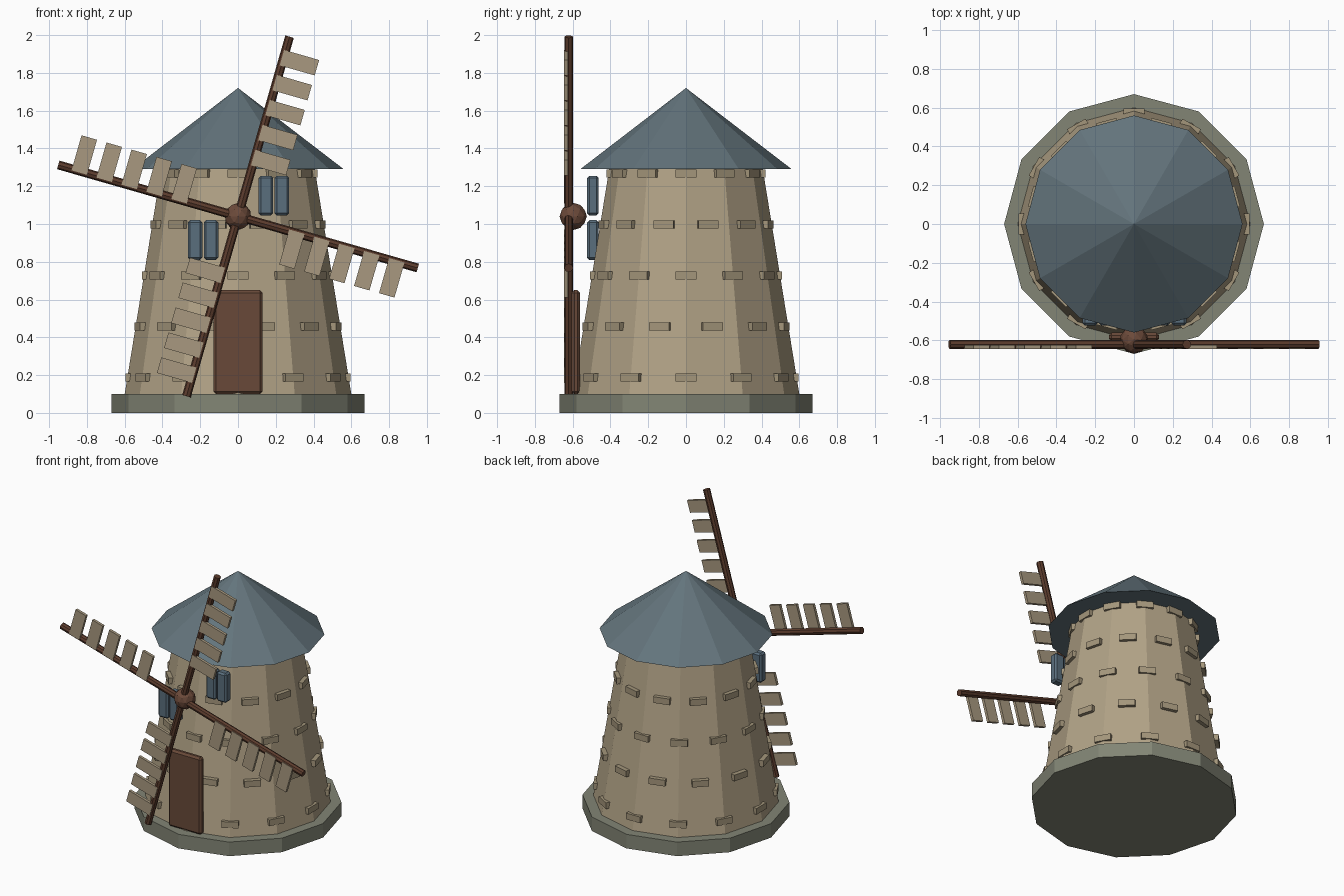
import bpy, bmesh, math
from mathutils import Matrix, Vector

cube = bpy.data.objects.get("Cube")
if cube:
    bpy.data.objects.remove(cube, do_unlink=True)


def material(name, rgb):
    linear = [((c / 255 + 0.055) / 1.055) ** 2.4 for c in rgb] + [1.0]
    m = bpy.data.materials.new(name)
    m.use_nodes = True
    m.diffuse_color = linear
    bsdf = next(n for n in m.node_tree.nodes if n.type == "BSDF_PRINCIPLED")
    bsdf.inputs["Base Color"].default_value = linear
    bsdf.inputs["Roughness"].default_value = 0.9
    return m


STONE = material("grey_stone", (130, 133, 117))
WALL = material("tan_wall", (177, 162, 134))
BRICK = material("brick_tan", (164, 150, 123))
SLATE = material("slate_blue", (99, 116, 124))
SHUTTER = material("shutter_blue", (90, 110, 125))
WOOD = material("dark_wood", (92, 60, 45))
DOOR = material("door_brown", (104, 73, 56))
HUB = material("hub_brown", (108, 74, 58))
CANVAS = material("sail_slat", (168, 153, 128))


def finish(name, bm, mat, bevel=0):
    bmesh.ops.recalc_face_normals(bm, faces=bm.faces)
    me = bpy.data.meshes.new(name)
    bm.to_mesh(me)
    bm.free()
    me.materials.append(mat)
    ob = bpy.data.objects.new(name, me)
    bpy.context.scene.collection.objects.link(ob)
    if bevel:
        mod = ob.modifiers.new("Bevel", "BEVEL")
        mod.width = bevel
        mod.segments = 1
    return ob


def add_box(bm, size, matrix):
    bmesh.ops.create_cube(bm, size=1, matrix=matrix @ Matrix.Diagonal((*size, 1)))


def add_cone(bm, r1, r2, z0, z1, sides=12, matrix=Matrix()):
    # First corner sits on the x axis
    bmesh.ops.create_cone(bm, cap_ends=True, segments=sides, radius1=r1, radius2=r2,
                          depth=z1 - z0,
                          matrix=matrix @ Matrix.Translation((0, 0, (z0 + z1) / 2)))


def cone_part(name, mat, *dims):
    bm = bmesh.new()
    add_cone(bm, *dims)
    return finish(name, bm, mat)


# Tower body
BOTTOM, TOP, R_BOTTOM, R_TOP = 0.1, 1.3, 0.6, 0.405
cone_part("foundation", STONE, 0.67, 0.67, 0, BOTTOM)
cone_part("tower", WALL, R_BOTTOM, R_TOP, BOTTOM, TOP)
cone_part("roof", SLATE, 0.56, 0, 1.29, 1.72)

# Raised bricks in staggered rings
bm = bmesh.new()
for row in range(5):
    z = 0.187 + 0.27 * row
    radius = R_BOTTOM + (R_TOP - R_BOTTOM) * (z - BOTTOM) / (TOP - BOTTOM)
    for i in range(12):
        angle = math.radians(30 * i + 15 * (row % 2))
        place = Matrix.Rotation(angle, 4, "Z") @ Matrix.Translation((radius - 0.012, 0, z))
        add_box(bm, (0.044, 0.11, 0.044), place)
finish("wall_bricks", bm, BRICK)

# Door
bm = bmesh.new()
add_box(bm, (0.26, 0.045, 0.55), Matrix.Translation((0, -0.583, 0.375)))
finish("door", bm, DOOR, 0.014)

# Shutters, a pair of leaves for each window
for name, x, z in (("upper_shutters", 0.19, 1.15), ("lower_shutters", -0.185, 0.915)):
    bm = bmesh.new()
    for side in (-1, 1):
        add_box(bm, (0.077, 0.062, 0.21), Matrix.Translation((x + 0.0425 * side, -0.493, z)))
    finish(name, bm, SHUTTER, 0.012)

# Sail hub
CENTRE = Vector((0, -0.597, 1.04))
bm = bmesh.new()
bmesh.ops.create_icosphere(bm, subdivisions=2, radius=0.072, matrix=Matrix.Translation(CENTRE))
finish("sail_hub", bm, HUB)

# Four sail arms with five slats each
arms, slats = bmesh.new(), bmesh.new()
for k in range(4):
    turn = (Matrix.Translation((0, -0.621, CENTRE.z))
            @ Matrix.Rotation(math.radians(16 + 90 * k), 4, "Y"))
    add_cone(arms, 0.0235, 0.0235, 0, 0.99, 8, turn)
    for i in range(5):
        add_box(slats, (0.193, 0.02, 0.085),
                turn @ Matrix.Translation((0.088, -0.014, 0.322 + 0.1375 * i)))
finish("sail_arms", arms, WOOD)
finish("sail_slats", slats, CANVAS)
